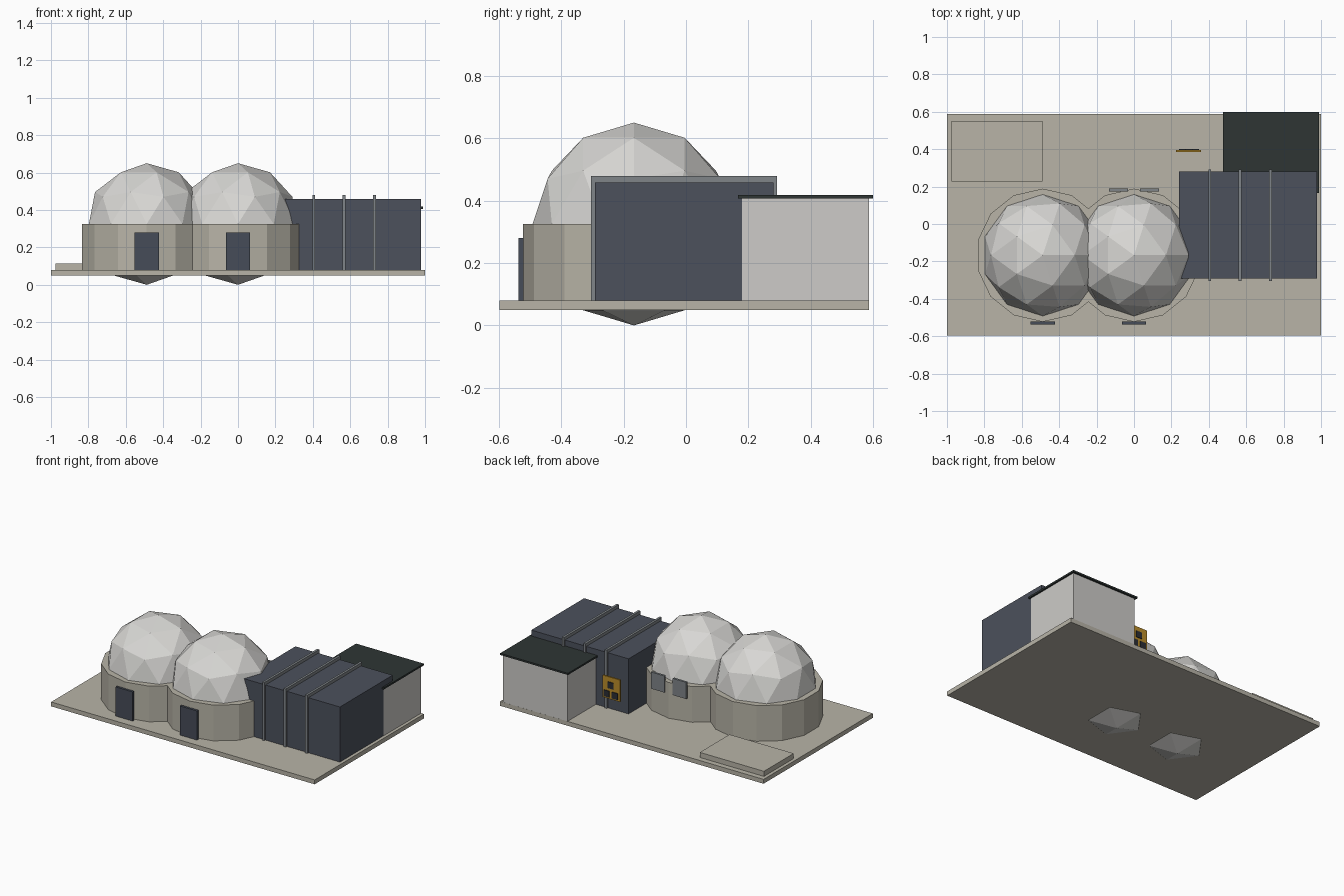
import bpy

default = bpy.data.objects.get("Cube")
if default:
    bpy.data.objects.remove(default, do_unlink=True)


def material(name, *rgb):
    lin = [((c / 255 + 0.055) / 1.055) ** 2.4 for c in rgb] + [1.0]
    mat = bpy.data.materials.new(name)
    mat.use_nodes = True
    mat.diffuse_color = lin
    mat.node_tree.nodes["Principled BSDF"].inputs["Base Color"].default_value = lin
    return mat


SAND = material("sand concrete", 184, 180, 167)
DOME = material("pale dome panel", 216, 215, 212)
SLATE = material("slate cladding", 76, 81, 92)
DOOR = material("door slate", 70, 76, 88)
STEEL = material("steel grey", 128, 133, 137)
WALL = material("light render", 205, 203, 200)
ROOF = material("dark roof", 46, 53, 52)
YELLOW = material("amber panel", 188, 142, 42)
BLACK = material("dark screen", 42, 46, 52)


def finish(name, mat):
    obj = bpy.context.object
    obj.name = name
    obj.data.name = name
    obj.data.materials.append(mat)
    return obj


def box(name, mat, x, y, z):
    """Box given by its (low, high) range on each axis."""
    spans = (x, y, z)
    bpy.ops.mesh.primitive_cube_add(size=1, location=[(a + b) / 2 for a, b in spans])
    obj = finish(name, mat)
    for v in obj.data.vertices:
        v.co = [c * (b - a) for c, (a, b) in zip(v.co, spans)]
    return obj


def around(centre, half):
    return (centre - half, centre + half)


GROUND = 0.08
DOME_Y = -0.167

# Ground slab and low terrace pad
box("ground_slab", SAND, (-1, 1), (-0.597, 0.587), (0.05, GROUND))
box("terrace_pad", SAND, (-0.977, -0.49), (0.228, 0.55), (GROUND, 0.115))

# Two domes on round drums, each with a front door
for side, x in (("right", -0.488), ("centre", 0.0)):
    bpy.ops.mesh.primitive_cylinder_add(vertices=14, radius=0.356, depth=0.245,
                                        location=(x, DOME_Y, 0.2025))
    finish(side + "_drum", SAND)
    bpy.ops.mesh.primitive_ico_sphere_add(subdivisions=2, radius=0.325,
                                          location=(x, DOME_Y, 0.325))
    finish(side + "_dome", DOME)
    box(side + "_door", DOOR, around(x, 0.065), (-0.537, -0.521), (GROUND, 0.28))

# Rear windows of the centre drum
for side, x in (("right", -0.083), ("left", 0.083)):
    box(side + "_rear_window", STEEL, around(x, 0.051), (0.175, 0.19), (0.248, 0.362))

# Slate hall with steel ribs wrapped around it
box("hall", SLATE, (0.24, 0.978), (-0.292, 0.28), (GROUND, 0.458))
for i, x in enumerate((0.405, 0.568, 0.731)):
    box(f"hall_rib_{i + 1}", STEEL, around(x, 0.008), (-0.304, 0.291), (GROUND, 0.479))

# Rear annex with a thin overhanging roof
box("annex", WALL, (0.488, 0.979), (0.18, 0.5865), (GROUND, 0.408))
box("annex_roof", ROOF, (0.476, 0.99), (0.167, 0.6), (0.406, 0.418))

# Control panel with three screens
box("control_panel", YELLOW, around(0.291, 0.066), (0.384, 0.395), (0.21, 0.36))
for i, (x, z) in enumerate(((0.294, 0.305), (0.263, 0.242), (0.325, 0.242))):
    box(f"panel_screen_{i + 1}", BLACK, around(x, 0.022), (0.394, 0.4), around(z, 0.022))
